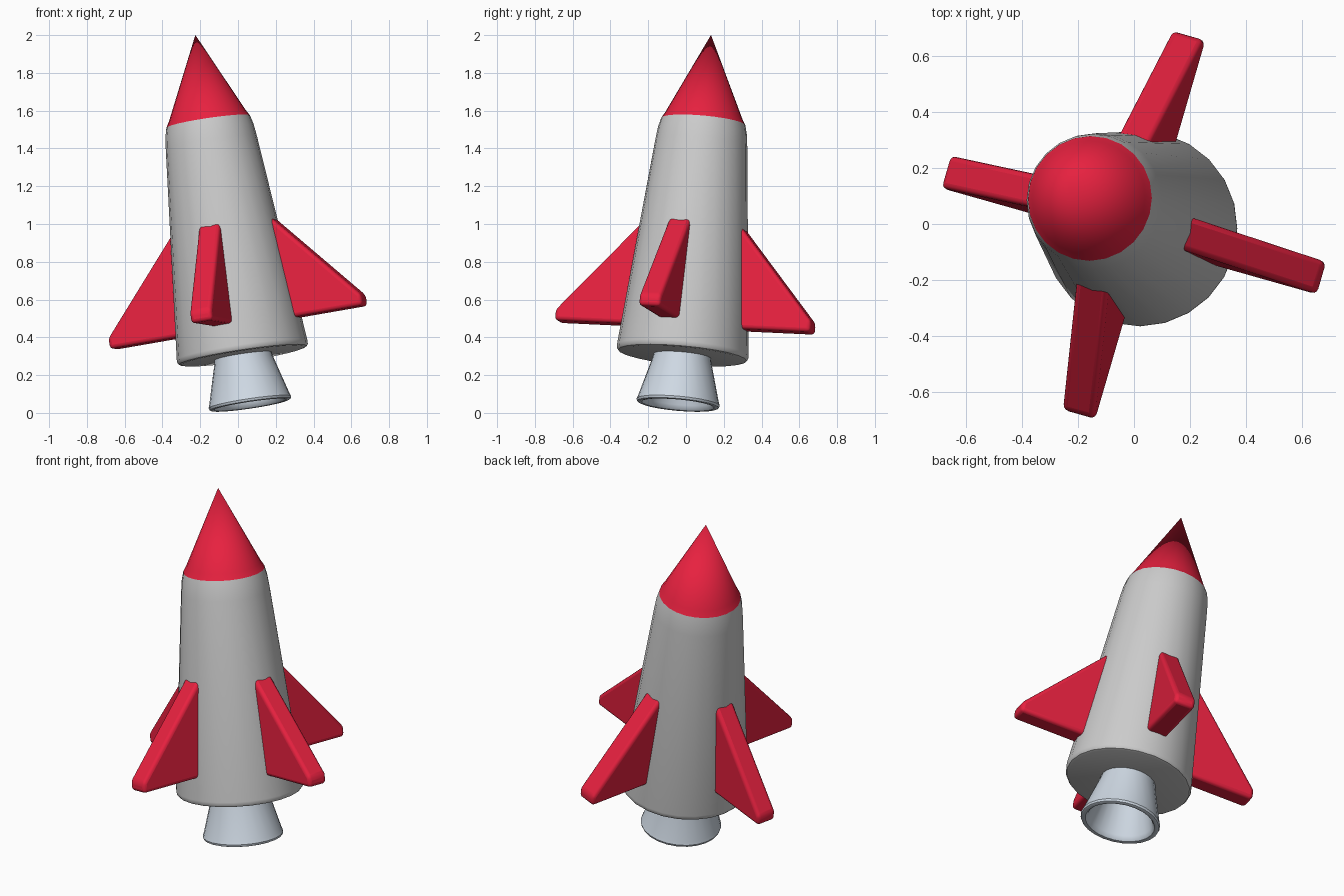
import bpy, bmesh, math
from mathutils import Matrix, Vector

if "Cube" in bpy.data.objects:
    bpy.data.objects.remove(bpy.data.objects["Cube"])

# The whole rocket leans: local z is its long axis
axis = Vector((-0.29, 0.175, 1.955)).normalized()
lean = Vector((0, 0, 1)).rotation_difference(axis).to_matrix().to_4x4()
FRAME = Matrix.Translation((0.065, -0.043, 0.041)) @ lean


def material(name, color):
    m = bpy.data.materials.new(name)
    m.diffuse_color = (*color, 1)
    m.use_nodes = True
    m.node_tree.nodes["Principled BSDF"].inputs["Base Color"].default_value = m.diffuse_color
    return m


red = material("red_paint", (0.8, 0.015, 0.05))
steel = material("steel", (0.62, 0.69, 0.77))


def finish(name, bm, mat=None, spin=0.0, bevel=0.0, angle=35):
    bmesh.ops.recalc_face_normals(bm, faces=bm.faces)
    me = bpy.data.meshes.new(name)
    bm.to_mesh(me)
    bm.free()
    ob = bpy.data.objects.new(name, me)
    bpy.context.collection.objects.link(ob)
    ob.matrix_world = FRAME @ Matrix.Rotation(spin, 4, 'Z')
    if mat:
        me.materials.append(mat)
    if bevel:
        mod = ob.modifiers.new("round_edges", 'BEVEL')
        mod.width = bevel
        mod.segments = 3
        mod.limit_method = 'ANGLE'
    bpy.ops.object.select_all(action='DESELECT')
    ob.select_set(True)
    bpy.context.view_layer.objects.active = ob
    bpy.ops.object.shade_smooth_by_angle(angle=math.radians(angle))
    return ob


def lathe(name, profile, mat=None, sides=24):
    """Revolve (radius, height) points around the rocket axis."""
    bm = bmesh.new()
    vs = [bm.verts.new((r, 0, z)) for r, z in profile]
    edges = [bm.edges.new(p) for p in zip(vs, vs[1:])]
    bmesh.ops.spin(bm, geom=vs + edges, cent=(0, 0, 0), axis=(0, 0, 1),
                   angle=math.tau, steps=sides, use_merge=True)
    bmesh.ops.remove_doubles(bm, verts=bm.verts, dist=1e-4)
    return finish(name, bm, mat)


# Tapered body with rounded shoulder and rounded bottom rim
lathe("body", [(0, 1.523), (0.224, 1.523), (0.236, 1.475), (0.244, 1.41),
               (0.35, 0.295), (0.349, 0.278), (0.342, 0.268), (0.328, 0.264), (0, 0.264)])

# Pointed nose cone
lathe("nose_cone", [(0, 1.989), (0.205, 1.556), (0.224, 1.523), (0, 1.523)], red)

# Hollow flared nozzle with rounded lip
lathe("nozzle", [(0, 0.30), (0.145, 0.30), (0.157, 0.24), (0.215, 0.032), (0.221, 0.016),
                 (0.217, 0.004), (0.207, 0), (0.193, 0.002), (0.183, 0.012),
                 (0.177, 0.028), (0.12, 0.235), (0, 0.235)], steel)


# Four swept fins around the body
def fin(name, spin):
    outline = [(0.2, 0.417), (0.705, 0.417), (0.705, 0.475), (0.2, 1.045)]
    bm = bmesh.new()
    face = bm.faces.new([bm.verts.new((r, -0.06, z)) for r, z in outline])
    ext = bmesh.ops.extrude_face_region(bm, geom=[face])
    new = [v for v in ext["geom"] if isinstance(v, bmesh.types.BMVert)]
    bmesh.ops.translate(bm, verts=new, vec=(0, 0.12, 0))
    finish(name, bm, red, spin, bevel=0.02, angle=40)


for i, side in enumerate(("right", "back", "left", "front")):
    fin(side + "_fin", math.radians(-16 + 90 * i))
